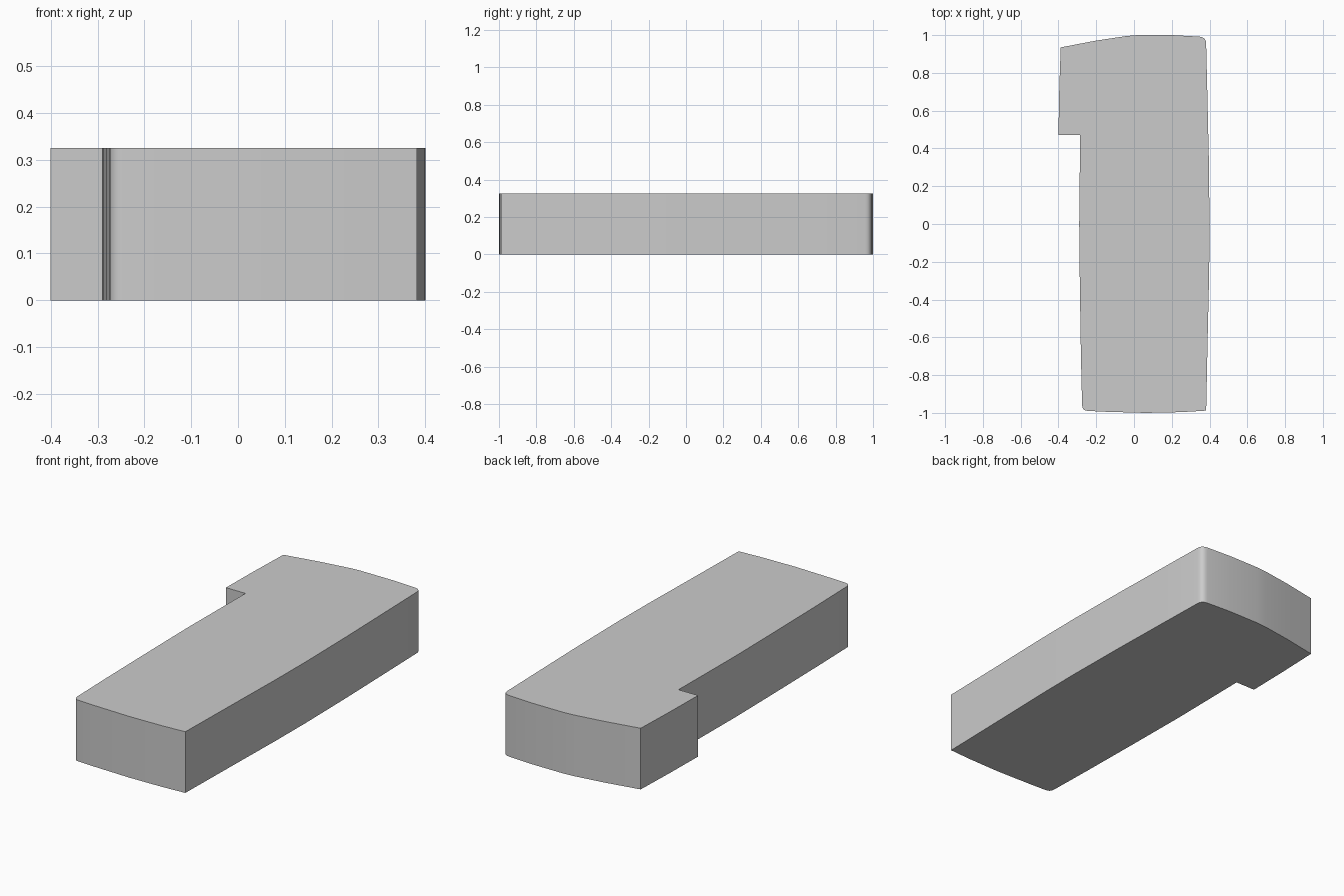
import bpy, bmesh
from mathutils import Vector

if "Cube" in bpy.data.objects:
    bpy.data.objects.remove(bpy.data.objects["Cube"])

HEIGHT = 0.325

# Plan outline, counter-clockwise from the lower left; third value is corner radius
outline = [
    (-0.274, -0.988, 0.03), (-0.15, -0.994, 0), (0.06, -1.0, 0), (0.25, -0.996, 0),
    (0.382, -0.988, 0), (0.39, -0.6, 0), (0.398, -0.25, 0), (0.4, 0.0, 0),
    (0.396, 0.35, 0), (0.388, 0.7, 0), (0.381, 0.99, 0.035), (0.2, 1.0, 0),
    (0.02, 1.0, 0), (-0.04, 0.995, 0), (-0.2, 0.971, 0), (-0.388, 0.935, 0),
    (-0.396, 0.7, 0), (-0.4, 0.47, 0), (-0.285, 0.47, 0), (-0.288, 0.2, 0),
    (-0.29, 0.0, 0), (-0.287, -0.3, 0), (-0.281, -0.7, 0),
]


def rounded(points, steps=5):
    """Replace each corner that has a radius with a smooth arc."""
    result = []
    for i, (x, y, r) in enumerate(points):
        p = Vector((x, y))
        if not r:
            result.append(p)
            continue
        prev = Vector(points[i - 1][:2])
        nxt = Vector(points[(i + 1) % len(points)][:2])
        a = p + (prev - p).normalized() * r
        b = p + (nxt - p).normalized() * r
        for k in range(steps + 1):
            t = k / steps
            result.append(a * (1 - t) ** 2 + p * 2 * t * (1 - t) + b * t * t)
    return result


# Block: extrude the outline straight up
bm = bmesh.new()
base = bm.faces.new([bm.verts.new((p.x, p.y, 0)) for p in rounded(outline)])
top = bmesh.ops.extrude_face_region(bm, geom=[base], use_keep_orig=True)
bmesh.ops.translate(bm, vec=(0, 0, HEIGHT),
                    verts=[v for v in top["geom"] if isinstance(v, bmesh.types.BMVert)])
bmesh.ops.recalc_face_normals(bm, faces=bm.faces)
mesh = bpy.data.meshes.new("notched_block")
bm.to_mesh(mesh)
bm.free()

block = bpy.data.objects.new("notched_block", mesh)
bpy.context.collection.objects.link(block)
bpy.context.view_layer.objects.active = block
block.select_set(True)
bpy.ops.object.shade_smooth_by_angle()
